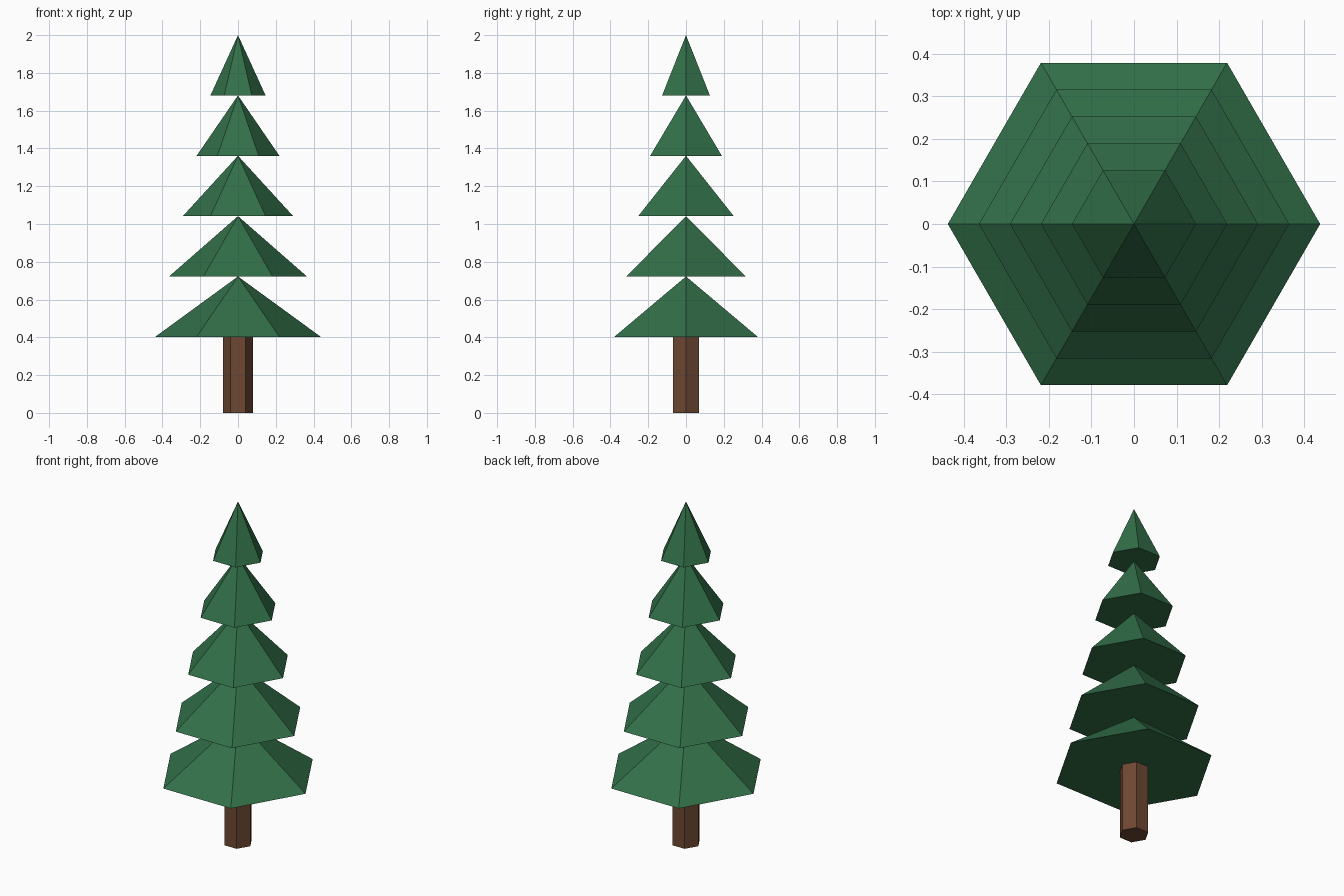
import bpy
import bmesh
from mathutils import Matrix

cube = bpy.data.objects.get("Cube")
if cube:
    bpy.data.objects.remove(cube, do_unlink=True)


def make_material(name, rgb):
    mat = bpy.data.materials.new(name)
    mat.use_nodes = True
    color = (*rgb, 1.0)
    mat.diffuse_color = color
    shader = next(n for n in mat.node_tree.nodes if n.type == "BSDF_PRINCIPLED")
    shader.inputs["Base Color"].default_value = color
    return mat


def six_sided(name, bottom_radius, top_radius, base, height, mat):
    """Flat-shaded hexagonal prism or pyramid with corners on the x axis."""
    bm = bmesh.new()
    ring = bmesh.ops.create_circle(bm, cap_ends=True, segments=6, radius=bottom_radius,
                                   matrix=Matrix.Rotation(1.5707963, 4, "Z"))
    bottom = ring["verts"][0].link_faces[0]
    top = bmesh.ops.extrude_face_region(bm, geom=[bottom], use_keep_orig=True)
    top_verts = [v for v in top["geom"] if isinstance(v, bmesh.types.BMVert)]
    for v in top_verts:
        v.co.x *= top_radius / bottom_radius
        v.co.y *= top_radius / bottom_radius
        v.co.z = height
    bmesh.ops.remove_doubles(bm, verts=bm.verts, dist=0.0001)
    bmesh.ops.recalc_face_normals(bm, faces=bm.faces)
    mesh = bpy.data.meshes.new(name)
    bm.to_mesh(mesh)
    bm.free()
    mesh.materials.append(mat)
    obj = bpy.data.objects.new(name, mesh)
    obj.location.z = base
    bpy.context.collection.objects.link(obj)
    return obj


bark = make_material("brown bark", (0.156, 0.065, 0.032))
needles = make_material("dark green needles", (0.032, 0.160, 0.066))

# Trunk
six_sided("trunk", 0.08, 0.08, 0, 0.403, bark)

# Five stacked tiers of branches, shrinking upward
TIERS = 5
START = 0.403
STEP = (2 - START) / TIERS
for i in range(TIERS):
    six_sided(f"branch_tier_{i + 1}", 0.438 - 0.073 * i, 0, START + STEP * i, STEP, needles)
